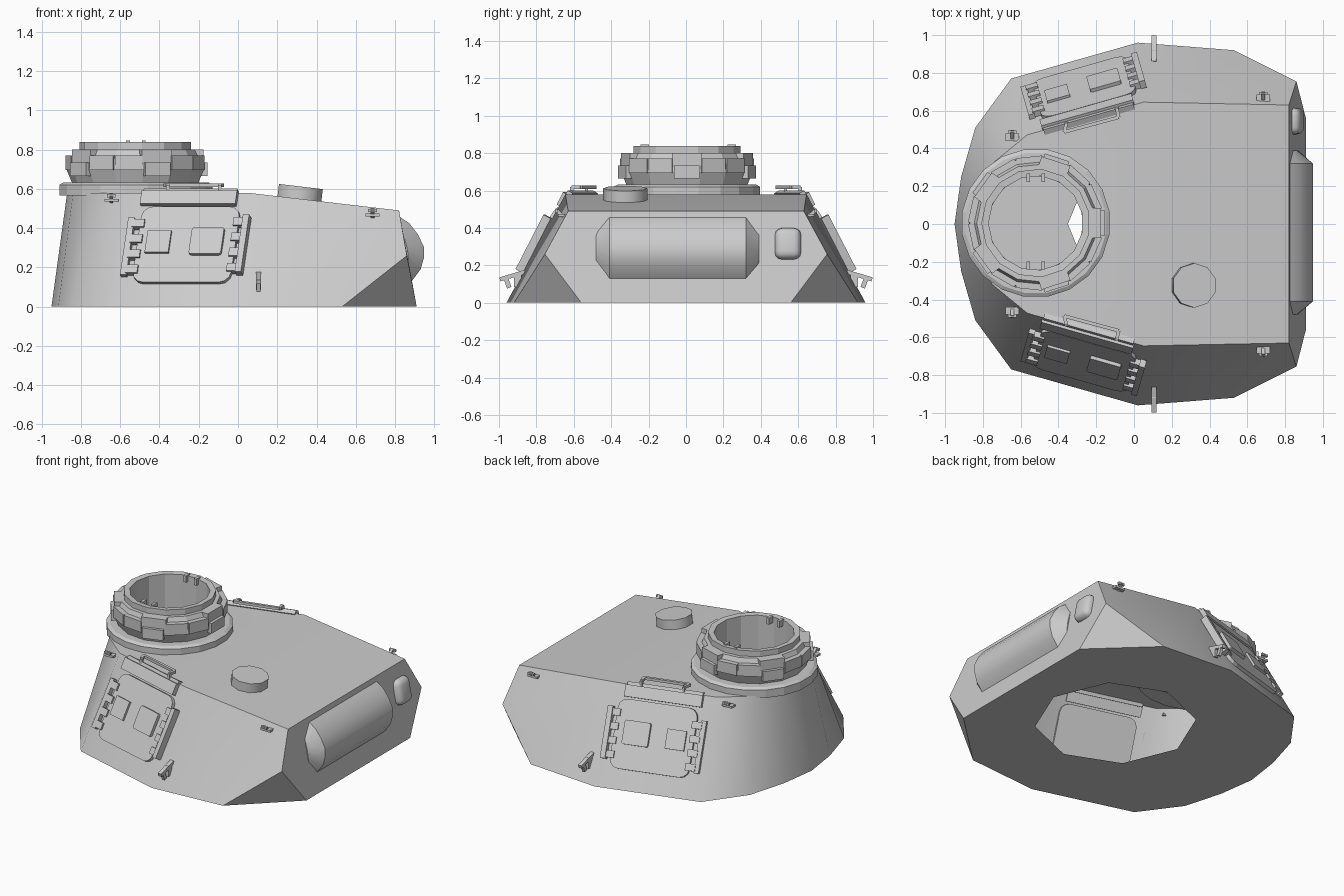
import bpy, bmesh
from math import cos, sin, pi, radians
from mathutils import Matrix, Vector

if "Cube" in bpy.data.objects:
    bpy.data.objects.remove(bpy.data.objects["Cube"])

def finish(name, bm, mirror=False, smooth=None):
    bmesh.ops.recalc_face_normals(bm, faces=bm.faces)
    me = bpy.data.meshes.new(name)
    bm.to_mesh(me)
    bm.free()
    ob = bpy.data.objects.new(name, me)
    bpy.context.collection.objects.link(ob)
    if mirror:
        ob.modifiers.new("mirror", 'MIRROR').use_axis = (False, True, False)
        ob.modifiers["mirror"].use_mirror_merge = False
    if smooth:
        bpy.ops.object.select_all(action='DESELECT')
        ob.select_set(True)
        bpy.context.view_layer.objects.active = ob
        bpy.ops.object.shade_smooth_by_angle(angle=radians(smooth))
    return ob

def box(bm, lo, hi, mat=Matrix(), corner=0):
    """Box between two corners; optional rounding of its local z edges."""
    lo, hi = Vector(lo), Vector(hi)
    t = bmesh.new()
    bmesh.ops.create_cube(t, size=1, matrix=Matrix.Translation((lo + hi) / 2) @ Matrix.Diagonal((*(hi - lo), 1)))
    if corner:
        es = [e for e in t.edges if abs(e.verts[0].co.z - e.verts[1].co.z) > 1e-4]
        bmesh.ops.bevel(t, geom=es, offset=corner, segments=3, profile=0.5, affect='EDGES')
    t.transform(mat)
    me = bpy.data.meshes.new("tmp")
    t.to_mesh(me)
    t.free()
    bm.from_mesh(me)
    bpy.data.meshes.remove(me)

def bar(bm, p, q, w, h):
    """Square bar from p to q."""
    p, q = Vector(p), Vector(q)
    d = q - p
    m = Matrix.Translation(p) @ d.to_track_quat('Y', 'Z').to_matrix().to_4x4()
    box(bm, (-w / 2, 0, -h / 2), (w / 2, d.length, h / 2), m)

def revolve(name, prof, n, centre, smooth=None):
    bm = bmesh.new()
    rows = [[bm.verts.new((centre[0] + r * cos(2 * pi * (k + .5) / n), centre[1] + r * sin(2 * pi * (k + .5) / n), z))
             for r, z in prof] for k in range(n)]
    m = len(prof)
    for k in range(n):
        a, b = rows[k], rows[(k + 1) % n]
        for i in range(m):
            j = (i + 1) % m
            bm.faces.new((a[i], b[i], b[j], a[j]))
    return finish(name, bm, smooth=smooth)

CX, CY, ROOF = -0.52, 0.005, 0.58

# Turret shell: hollow walls, roof with hatch hole, floor with ring opening
base = [(-.95, 0), (-.915, .25), (-.84, .51), (-.65, .77), (.02, .96), (.53, .92), (.91, .56)]
top = [(-.87, 0), (-.84, .16), (-.75, .32), (-.565, .472), (.05, .645), (.82, .63)]
bm = bmesh.new()
cache = {}
def V(x, y, z):
    k = (round(x, 4), round(y, 4) + 0.0, round(z, 4))
    if k not in cache:
        cache[k] = bm.verts.new(k)
    return cache[k]
def B(i, s): return V(base[i][0], s * base[i][1], 0)
def T(i, s): return V(top[i][0], s * top[i][1], .49 if i == 5 else ROOF)
def M(s): return V(.86, s * .755, .26)
for s in (1, -1):
    for i in range(4):
        bm.faces.new((B(i, s), B(i + 1, s), T(i + 1, s), T(i, s)))
    bm.faces.new((B(4, s), B(5, s), M(s), T(5, s), T(4, s)))
    bm.faces.new((B(5, s), B(6, s), M(s)))
bm.faces.new((B(6, 1), M(1), T(5, 1), T(5, -1), M(-1), B(6, -1)))
bm.faces.new((T(4, 1), T(5, 1), T(5, -1), T(4, -1)))
for z, cx, cy, r, n in ((0, .15, 0, .5, 8), (ROOF, CX, CY, .25, 20)):
    rim = [e for e in bm.edges if all(abs(v.co.z - z) < 1e-4 for v in e.verts)]
    vs = [bm.verts.new((cx + r * cos(2 * pi * k / n), cy + r * sin(2 * pi * k / n), z)) for k in range(n)]
    rim += [bm.edges.new((vs[k], vs[k - 1])) for k in range(n)]
    bmesh.ops.triangle_fill(bm, edges=rim, use_beauty=True, normal=(0, 0, 1))
finish("turret_shell", bm, smooth=40)

# Cupola base ring and body
revolve("cupola_ring", [(.27, .565), (.395, .565), (.395, .62), (.375, .632), (.27, .632)], 20, (CX, CY))
revolve("cupola_body", [(.25, .57), (.25, .835), (.288, .838), (.288, .80), (.313, .80), (.328, .765),
                        (.348, .765), (.354, .70), (.325, .63), (.325, .57)], 15, (CX, CY))

# Five vision blocks with visors, and armour plates between them
bm = bmesh.new()
for k in range(5):
    m = Matrix.Translation((CX, CY, 0)) @ Matrix.Rotation(2 * pi * k / 5, 4, 'Z')
    box(bm, (.28, -.068, .665), (.365, .068, .735), m)
    box(bm, (.28, -.08, .735), (.345, .08, .80), m)
    for a in (24, 48):
        p = m @ Matrix.Rotation(radians(a), 4, 'Z')
        box(bm, (.30, -.07, .695), (.352, .07, .77), p)
finish("vision_blocks", bm)

# Small hinge lugs inside the cupola rim
bm = bmesh.new()
for x in (-.56, -.48):
    for y in (.245, -.22):
        box(bm, (x - .01, y - .022, .80), (x + .01, y + .022, .845))
finish("cupola_lugs", bm)

# Roof ventilator, square to the sloping roof
bm = bmesh.new()
bmesh.ops.create_cone(bm, cap_ends=True, segments=10, radius1=.118, radius2=.118, depth=.09,
                      matrix=Matrix.Translation((.315, -.325, .567)) @ Matrix.Rotation(radians(6.7), 4, 'Y'))
finish("roof_ventilator", bm, smooth=40)

# Gun mantlet: rounded profile with tapered ends
prof = [(.82, .46), (.872, .425), (.915, .37), (.947, .305), (.947, .25), (.93, .19), (.885, .13)]
bm = bmesh.new()
rows = []
for y, f in ((-.48, .5), (-.41, 1), (.32, 1), (.39, .5)):
    fx = .1 if f < 1 else 1
    row = []
    for x, z in prof:
        px = .908 - .19 * z          # plate surface behind this point
        zz = .29 + (z - .29) * f
        row.append(bm.verts.new((.908 - .19 * zz + (x - px) * fx, y, zz)))
    rows.append(row)
for a, b in zip(rows, rows[1:]):
    for i in range(len(prof) - 1):
        bm.faces.new((a[i], a[i + 1], b[i + 1], b[i]))
    bm.faces.new((a[-1], a[0], b[0], b[-1]))
bm.faces.new(rows[0])
bm.faces.new(rows[-1])
finish("mantlet", bm, smooth=35)

# Rounded sight port beside the mantlet
bm = bmesh.new()
bmesh.ops.create_cube(bm, size=1, matrix=Matrix.Translation((.85, .545, .315))
                      @ Matrix.Rotation(radians(-11), 4, 'Y') @ Matrix.Diagonal((.085, .14, .17, 1)))
bmesh.ops.bevel(bm, geom=bm.edges[:], offset=.038, segments=3, profile=.5, affect='EDGES')
finish("sight_port", bm, smooth=50)

# Side wall frame: u along the wall, v up the slope, n outward
A = Vector((-.65, -.77, 0))
u = Vector((.67, -.19, 0)).normalized()
v = (Vector((-u.y, u.x, 0)) * .31 + Vector((0, 0, .58))).normalized()
n = u.cross(v)
W = Matrix.Translation(A) @ Matrix((u, v, n)).transposed().to_4x4()

# Side doors with vision flap and pistol port
bm = bmesh.new()
box(bm, (.10, .13, -.015), (.62, .567, .022), W, .06)
finish("side_doors", bm, mirror=True)
bm = bmesh.new()
box(bm, (.15, .295, .02), (.275, .42, .036), W)
box(bm, (.385, .285, .02), (.555, .437, .042), W, .012)
finish("door_flaps", bm, mirror=True)

# Door hinges: edge bars with teeth
bm = bmesh.new()
box(bm, (.035, .17, 0), (.068, .5, .028), W)
box(bm, (.645, .18, 0), (.678, .51, .045), W)
for k in range(4):
    q = .18 + k * .088
    box(bm, (.06, q, 0), (.125, q + .045, .034), W)
    box(bm, (.595, q + .01, 0), (.65, q + .055, .034), W)
finish("door_hinges", bm, mirror=True)

# Rain guards above the doors
bm = bmesh.new()
box(bm, (.085, .58, -.01), (.59, .655, .028), W)
box(bm, (.09, .645, -.02), (.585, .675, .012), W)
finish("rain_guards", bm, mirror=True)

# Roof grab rails
bm = bmesh.new()
a, b = Vector((-.37, -.487, .618)), Vector((-.08, -.565, .618))
bar(bm, a, b, .018, .018)
for p, d in ((a, .012), (b, -.012)):
    foot = p + Vector((d, -.045, 0))
    bar(bm, p, foot, .018, .018)
    bar(bm, foot, foot - Vector((0, 0, .05)), .018, .018)
finish("grab_rails", bm, mirror=True)

# Lower side hooks
bm = bmesh.new()
bar(bm, (.105, -.86, .165), (.105, -.995, .125), .026, .022)
bar(bm, (.105, -.965, .135), (.105, -.945, .08), .02, .025)
box(bm, (.092, -.92, .085), (.118, -.88, .16))
finish("side_hooks", bm, mirror=True)

# Upper lifting lugs
bm = bmesh.new()
for x, y, z in ((.685, -.665, .47), (-.645, -.46, .545)):
    box(bm, (x - .036, y - .02, z - .01), (x + .036, y + .02, z + .004))
    bar(bm, (x, y + .01, z - .01), (x, y - .03, z + .025), .018, .02)
    box(bm, (x - .022, y - .035, z + .012), (x + .022, y - .02, z + .028))
finish("lifting_lugs", bm, mirror=True)
